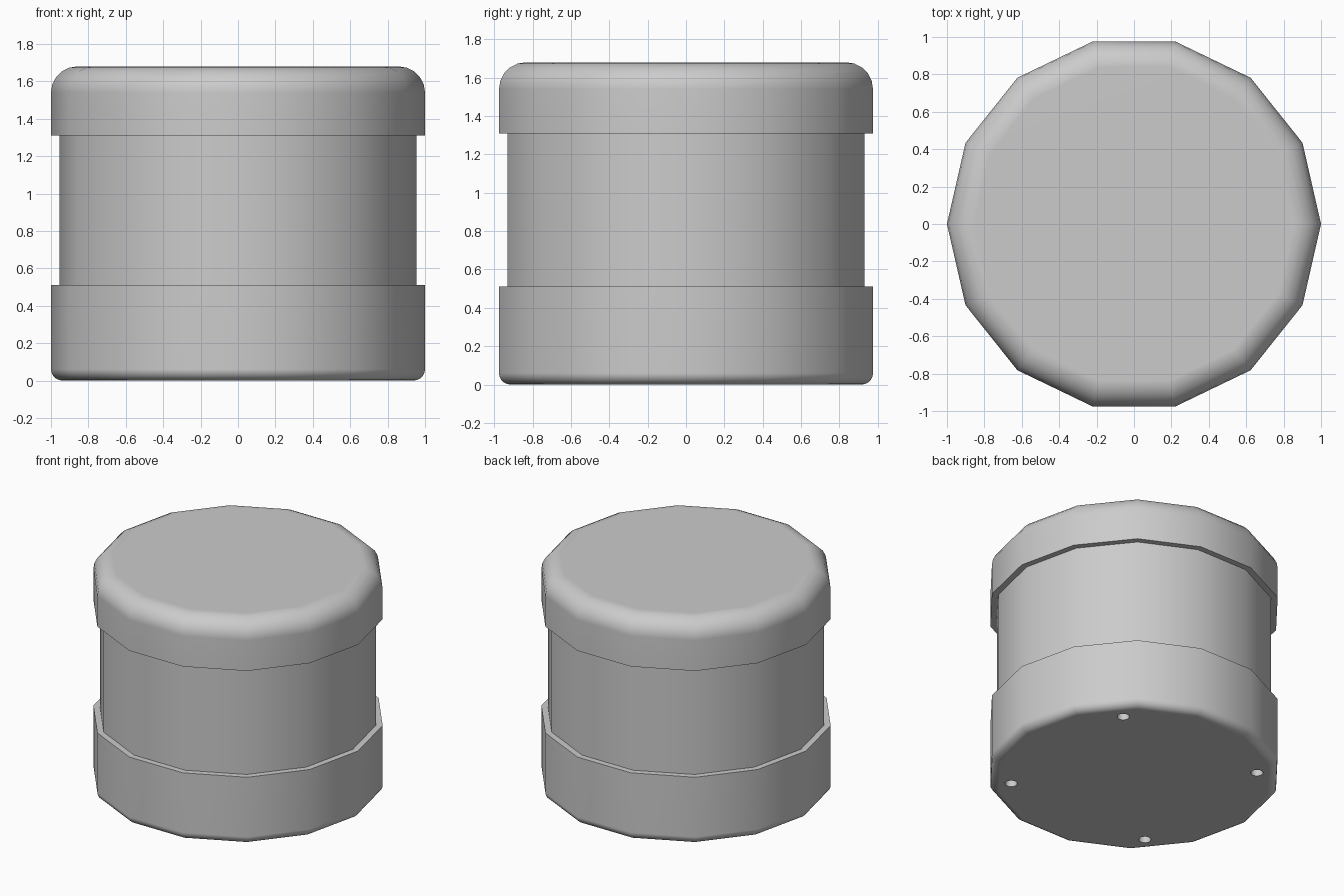
import bpy, bmesh, math
from mathutils import Matrix

cube = bpy.data.objects.get("Cube")
if cube:
    bpy.data.objects.remove(cube)

SIDES = 14

grey = bpy.data.materials.new("plain grey")
grey.use_nodes = True
grey.diffuse_color = (0.6, 0.6, 0.6, 1)
grey.node_tree.nodes["Principled BSDF"].inputs["Base Color"].default_value = grey.diffuse_color


def add_object(name, bm):
    mesh = bpy.data.meshes.new(name)
    bm.to_mesh(mesh)
    bm.free()
    obj = bpy.data.objects.new(name, mesh)
    bpy.context.collection.objects.link(obj)
    mesh.materials.append(grey)
    return obj


def select_only(obj):
    bpy.ops.object.select_all(action="DESELECT")
    obj.select_set(True)
    bpy.context.view_layer.objects.active = obj


def cylinder(bm, sides, radius, bottom, top, x=0, y=0):
    place = Matrix.Translation((x, y, (bottom + top) / 2)) @ Matrix.Rotation(math.pi / 2, 4, "Z")
    bmesh.ops.create_cone(bm, cap_ends=True, segments=sides, radius1=radius,
                          radius2=radius, depth=top - bottom, matrix=place)


def drum_part(name, radius, bottom, top, round_z=None, rounding=0):
    """Fourteen-sided cylinder, with one rim rounded when round_z is given."""
    bm = bmesh.new()
    cylinder(bm, SIDES, radius, bottom, top)
    if round_z is not None:
        rim = [e for e in bm.edges
               if all(abs(v.co.z - round_z) < 1e-4 for v in e.verts)]
        bmesh.ops.bevel(bm, geom=rim, offset=rounding, segments=5,
                        profile=0.5, affect="EDGES")
    return add_object(name, bm)


# Drum, base and lid
drum = drum_part("drum", 0.955, 0.3, 1.5)
base = drum_part("base", 1.0, 0, 0.51, 0, 0.06)
lid = drum_part("lid", 1.0, 1.31, 1.68, 1.68, 0.14)

# Four screw holes sunk into the underside of the base
bm = bmesh.new()
for sx in (1, -1):
    for sy in (1, -1):
        cylinder(bm, 16, 0.042, -0.1, 0.2, sx * 0.595, sy * 0.595)
cutter = add_object("hole_cutter", bm)
cutter.hide_render = True
cut = base.modifiers.new("screw holes", "BOOLEAN")
cut.operation = "DIFFERENCE"
cut.solver = "EXACT"
cut.object = cutter
select_only(base)
bpy.ops.object.modifier_apply(modifier=cut.name)
bpy.data.objects.remove(cutter)

# Smooth sides with flat caps and sharp rims
for part in (drum, base, lid):
    select_only(part)
    bpy.ops.object.shade_smooth_by_angle(angle=math.radians(35))
    part.modifiers.new("flat caps", "WEIGHTED_NORMAL").keep_sharp = True
